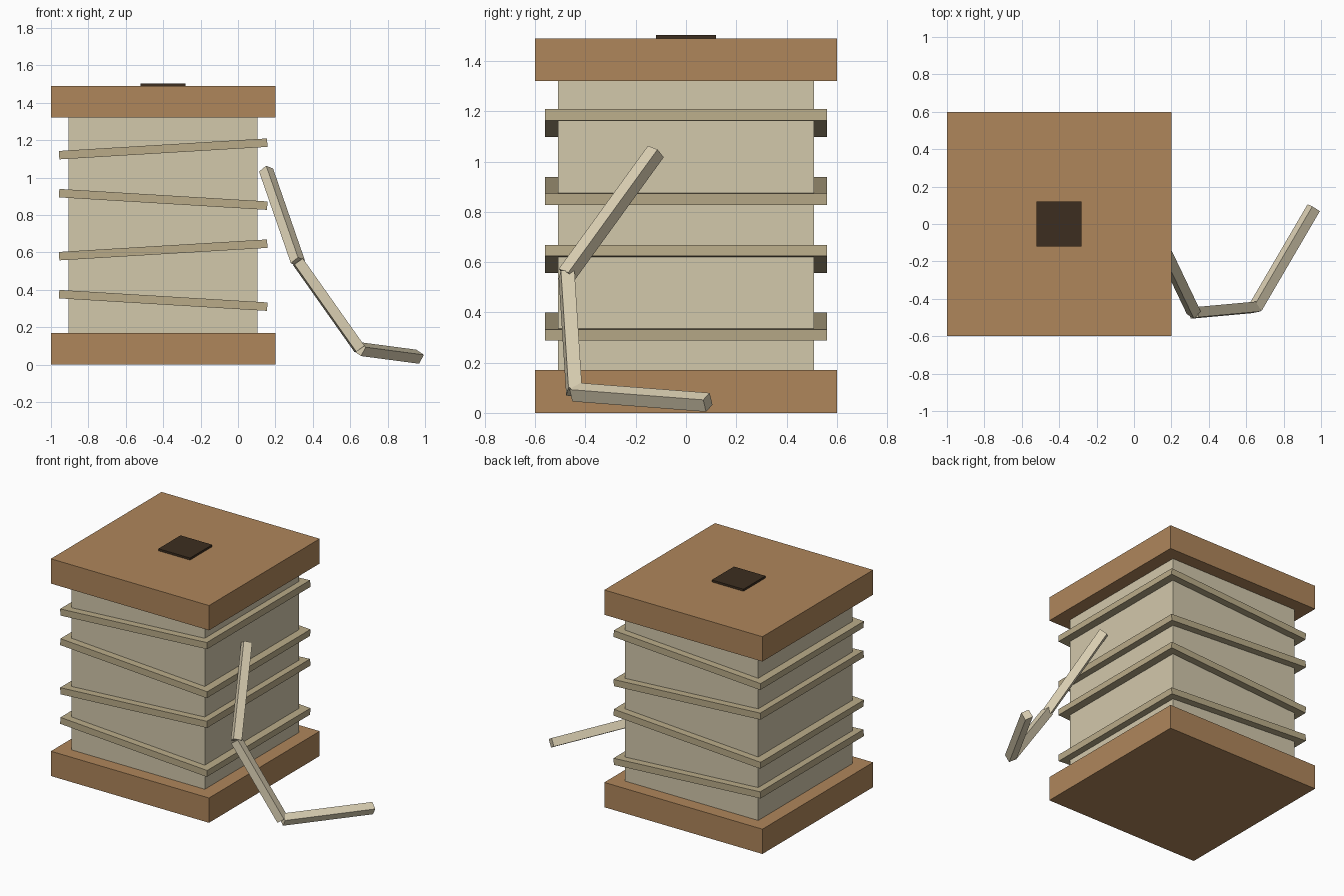
import bpy
from mathutils import Vector, Euler

if "Cube" in bpy.data.objects:
    bpy.data.objects.remove(bpy.data.objects["Cube"])


def material(name, rgb):
    m = bpy.data.materials.new(name)
    m.diffuse_color = (*rgb, 1)
    m.use_nodes = True
    m.node_tree.nodes["Principled BSDF"].inputs["Base Color"].default_value = m.diffuse_color
    return m


WOOD = material("wood", (0.43, 0.24, 0.105))
CORE = material("wound_fibre", (0.65, 0.58, 0.41))
WRAP = material("wrap_fibre", (0.49, 0.41, 0.25))
STRAND = material("loose_fibre", (0.72, 0.64, 0.46))
DARK = material("dark_hole", (0.045, 0.027, 0.014))


def box(name, center, size, mat, rotation=None):
    bpy.ops.mesh.primitive_cube_add(size=1, location=center)
    ob = bpy.context.object
    ob.name = name
    ob.scale = size
    if rotation:
        ob.rotation_euler = rotation
    ob.data.materials.append(mat)
    return ob


CX = -0.4  # spool axis

# Spool: flanges, wound core and axle hole
box("bottom_flange", (CX, 0, 0.085), (1.2, 1.2, 0.17), WOOD)
box("top_flange", (CX, 0, 1.405), (1.2, 1.2, 0.17), WOOD)
box("wound_core", (CX, 0, 0.745), (1.01, 1.02, 1.15), CORE)
box("axle_hole", (CX, 0, 1.493), (0.24, 0.24, 0.022), DARK)

# Wraps: slabs around the core, tilted alternately
for i, z in enumerate((0.343, 0.613, 0.883, 1.153)):
    tilt = 0.06 if i % 2 == 0 else -0.06
    box(f"thread_wrap_{i + 1}", (CX, 0, z), (1.115, 1.12, 0.045), WRAP, Euler((0, tilt, 0)))

# Loose end: square strand in three straight pieces
path = [Vector(p) for p in ((0.15, -0.12, 1.04), (0.32, -0.475, 0.55),
                            (0.65, -0.445, 0.083), (0.961, 0.087, 0.042))]
for i, (a, b) in enumerate(zip(path, path[1:])):
    d = b - a
    turn = Vector((0, 0, 1)).rotation_difference(d).to_euler()
    box(f"loose_strand_{i + 1}", (a + b) / 2, (0.055, 0.055, d.length), STRAND, turn)
